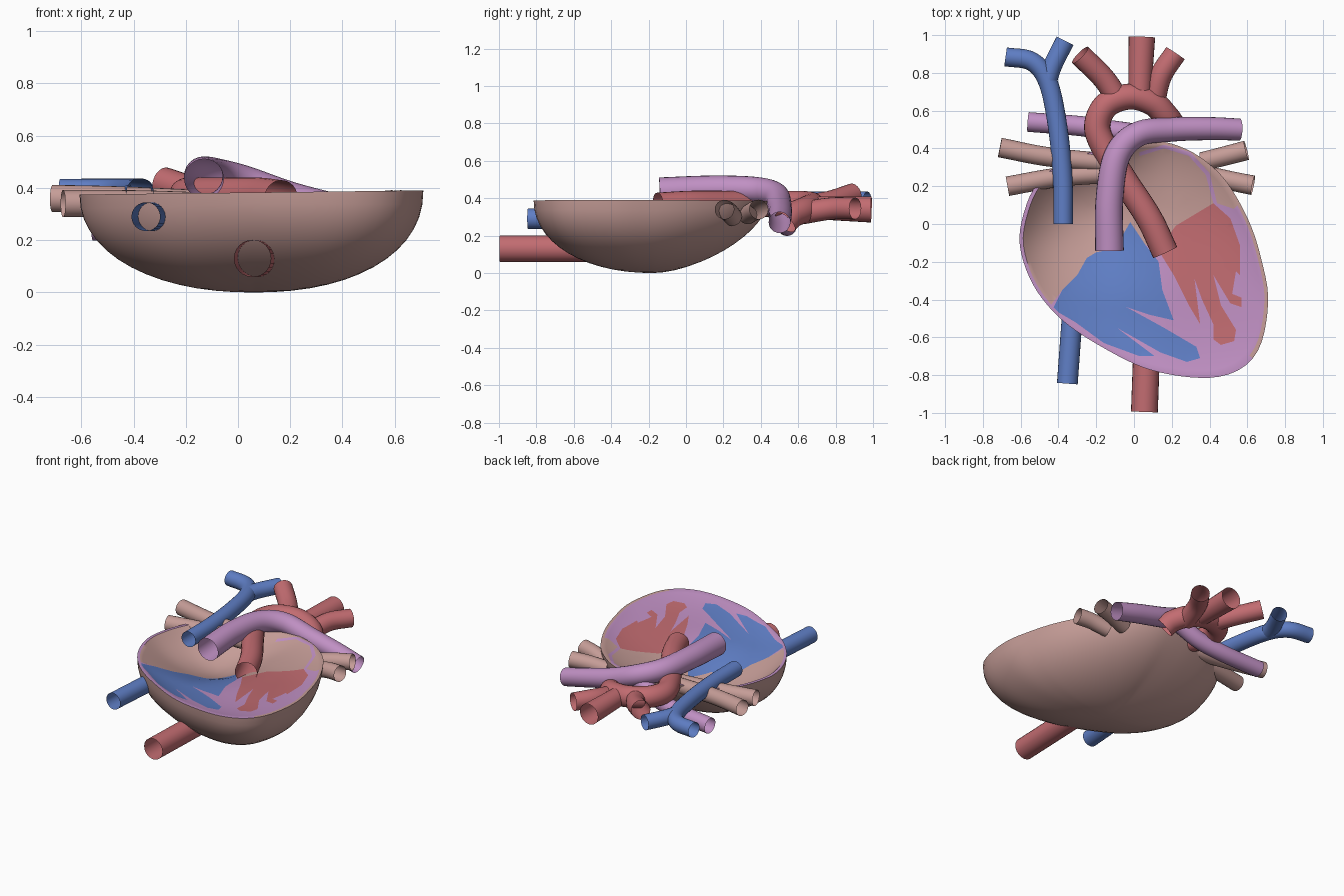
import bpy, bmesh, math
from mathutils import Vector as V
from mathutils.geometry import delaunay_2d_cdt

if "Cube" in bpy.data.objects:
    bpy.data.objects.remove(bpy.data.objects["Cube"])

# Colours
def material(name, rgb):
    m = bpy.data.materials.new(name)
    m.diffuse_color = (*rgb, 1)
    m.use_nodes = True
    m.node_tree.nodes["Principled BSDF"].inputs["Base Color"].default_value = m.diffuse_color
    return m

SALMON = material("salmon", (.56, .335, .31))
PURPLE = material("purple", (.53, .28, .55))
BLUE = material("blue", (.115, .21, .56))
RED = material("red", (.54, .15, .165))


def finish(bm, name, mats, angle=40):
    me = bpy.data.meshes.new(name)
    bm.to_mesh(me)
    bm.free()
    for m in mats:
        me.materials.append(m)
    me.shade_smooth()
    me.set_sharp_from_angle(angle=math.radians(angle))
    ob = bpy.data.objects.new(name, me)
    bpy.context.collection.objects.link(ob)
    return ob


def spline(pts, steps, closed=False):
    """Catmull-Rom curve through the points."""
    n, out = len(pts), []
    for i in range(n if closed else n - 1):
        if closed:
            a, b, c, d = (pts[(i + k) % n] for k in (-1, 0, 1, 2))
        else:
            b, c = pts[i], pts[i + 1]
            a = pts[i - 1] if i else b * 2 - c
            d = pts[i + 2] if i + 2 < n else c * 2 - b
        for s in range(steps):
            t = s / steps
            out.append(.5 * (2 * b + (c - a) * t + (2 * a - 5 * b + 4 * c - d) * t * t
                             + (3 * b - a - 3 * c + d) * t ** 3))
    return out if closed else out + [pts[-1]]


def tube(name, mat, r0, r1, *pts, sides=24):
    """Open-ended vessel swept along a smooth path."""
    path = spline([V(p) for p in pts], 8)
    bm, rings, nrm = bmesh.new(), [], V((0, 0, 1))
    for i, p in enumerate(path):
        t = (path[min(i + 1, len(path) - 1)] - path[max(i - 1, 0)]).normalized()
        nrm = (nrm - t * nrm.dot(t)).normalized()
        side = t.cross(nrm)
        r = r0 + (r1 - r0) * i / (len(path) - 1)
        rings.append([bm.verts.new(p + r * (nrm * math.cos(a) + side * math.sin(a)))
                      for a in (2 * math.pi * k / sides for k in range(sides))])
    for a, b in zip(rings, rings[1:]):
        for k in range(sides):
            j = (k + 1) % sides
            bm.faces.new((a[k], a[j], b[j], b[k]))
    bmesh.ops.recalc_face_normals(bm, faces=bm.faces)
    return finish(bm, name, [mat])


# Heart outline, turned into radius by angle around the bowl centre
C = V((.06, -.18))
OUTLINE = [(.71, -.4), (.675, -.19), (.615, 0), (.52, .18), (.43, .29), (.29, .39), (.12, .44),
           (-.08, .42), (-.26, .37), (-.4, .31), (-.51, .22), (-.58, .07), (-.605, -.11),
           (-.535, -.32), (-.39, -.5), (-.18, -.645), (.08, -.77), (.37, -.815), (.56, -.77), (.67, -.64)]
N = 96
dense = [p - C for p in spline([V(p) for p in OUTLINE], 12, True)]
polar = sorted((math.atan2(p.y, p.x), p.length) for p in dense)
polar = [(polar[-1][0] - 2 * math.pi, polar[-1][1])] + polar + [(polar[0][0] + 2 * math.pi, polar[0][1])]


def radius(a):
    for (a0, r0), (a1, r1) in zip(polar, polar[1:]):
        if a0 <= a <= a1:
            return r0 + (r1 - r0) * (a - a0) / max(a1 - a0, 1e-9)


ANG = [-math.pi + 2 * math.pi * (k + .5) / N for k in range(N)]
RAD = [radius(a) for a in ANG]


def rim_z(x):
    return .382 + .012 * x


def rho_of(p):
    q = p - C
    return q.length / radius(math.atan2(q.y, q.x)) if q.length > 1e-6 else 0


def ring(rho):
    return [C + V((math.cos(a), math.sin(a))) * r * rho for a, r in zip(ANG, RAD)]


def smooth(lo, hi, v):
    s = min(1, max(0, (v - lo) / (hi - lo)))
    return s * s * (3 - 2 * s)


def inner_z(p):
    """Shallow ventricles, deeper atrium at the back left."""
    left = 1 - smooth(-.2, .25, p.x)
    depth = .04 + .035 * left + smooth(-.45, .1, p.y) * (.02 + .11 * left)
    return rim_z(p.x) - depth * (1 - min(1, rho_of(p) / .97) ** 4)


# Painted chamber regions, in hundredths of a unit
def poly(*xy):
    return [V((x / 100, y / 100)) for x, y in zip(xy[::2], xy[1::2])]


right_ventricle = poly(-43, -45, -38, -35, -30, -27, -25, -18, -20, -15, -10, -13, -2, 1, 6, -11, 13, -20,
                       15, -35, 21, -51, 8, -48, -4, -44, 16, -55, 33, -65, 35, -71, 28, -73, 14, -68,
                       -9, -55, 11, -70, 3, -70, -16, -63, -31, -52)
left_ventricle = poly(13, -14, 22, -1, 42, 11, 51, 3, 56, -11, 56, -27, 54, -25, 52, -37, 57, -39, 57, -44,
                      51, -42, 42, -27, 46, -43, 54, -56, 53, -62, 46, -64, 42, -61, 42, -53, 36, -40,
                      32, -29, 35, -53, 29, -43, 21, -27)
atria = poly(-44, -43, -70, -40, -80, 20, -40, 50, 3, 60, 3, 36, 16, 40, 29, 36,
             38, 26, 42, 11, 22, -1, 13, -14, 6, -11, -2, 1, -10, -13, -20, -15, -25, -18, -30, -27, -38, -35)
outer_wall = poly(3, 38, 16, 42, 30, 38, 40, 27, 44, 11, 53, 8, 70, 25, 40, 60, 3, 60)
RIM = .97


def inside(p, pg):
    hit = False
    for a, b in zip(pg, pg[1:] + pg[:1]):
        if (a.y > p.y) != (b.y > p.y) and p.x < a.x + (p.y - a.y) * (b.x - a.x) / (b.y - a.y):
            hit = not hit
    return hit


def colour_of(p):
    """0 salmon, 1 purple, 2 blue, 3 red."""
    if inside(p, outer_wall):
        return 0
    if rho_of(p) > RIM:
        return 0 if p.x > .45 and p.y > -.7 else 1
    for pg, m in ((right_ventricle, 2), (left_ventricle, 3), (atria, 0)):
        if inside(p, pg):
            return m
    return 1


# Bowl: inner face cut along the region outlines
pts, edges = [], []


def add_loop(loop):
    s = len(pts)
    pts.extend(loop)
    edges.extend((s + i, s + (i + 1) % len(loop)) for i in range(len(loop)))


add_loop(ring(1))
add_loop(ring(RIM))
for rho in (.94, .9, .85, .78, .7, .6, .5, .4, .3, .2, .1):
    pts.extend(ring(rho)[::1 if rho > .5 else 3])
for pg in (right_ventricle, left_ventricle, atria, outer_wall):
    fine = []
    for a, b in zip(pg, pg[1:] + pg[:1]):
        k = max(1, int((b - a).length / .04))
        fine += [a.lerp(b, i / k) for i in range(k)]
    add_loop(fine)
cv, _, cf, *_ = delaunay_2d_cdt(pts, edges, [], 0, 1e-5)
bm = bmesh.new()
bv = [bm.verts.new((p.x, p.y, inner_z(p))) for p in cv]
for f in cf:
    c = sum((cv[i] for i in f), V((0, 0))) / len(f)
    if rho_of(c) < .9999:
        bm.faces.new([bv[i] for i in f]).material_index = colour_of(c)
bmesh.ops.delete(bm, geom=[v for v in bm.verts if not v.link_faces], context='VERTS')

# Bowl: rounded outer wall
bottom = bm.verts.new((C.x, C.y, 0))
prev = None
for i in range(1, 15):
    rho = math.sin(math.pi / 2 * i / 14)
    cur = []
    for a, p in zip(ANG, ring(rho)):
        n = 2 + .2 * abs(math.cos(a)) - .4 * max(0, math.sin(a))
        cur.append(bm.verts.new((p.x, p.y, rim_z(p.x) * (1 - max(0, 1 - rho ** n) ** (1 / n)))))
    for k in range(N):
        j = (k + 1) % N
        bm.faces.new((prev[k], prev[j], cur[j], cur[k]) if prev else (bottom, cur[j], cur[k]))
    prev = cur
bmesh.ops.remove_doubles(bm, verts=bm.verts, dist=1e-4)
bmesh.ops.recalc_face_normals(bm, faces=bm.faces)
finish(bm, "heart_bowl", [SALMON, PURPLE, BLUE, RED])

# Great veins
tube("upper_great_vein", BLUE, .052, .05, (-.375, 0, .385), (-.378, .25, .385), (-.405, .52, .385),
     (-.455, .75, .385), (-.54, .86, .385), (-.68, .885, .385))
tube("upper_vein_branch", BLUE, .05, .05, (-.46, .75, .385), (-.43, .84, .385), (-.365, .97, .385))
tube("lower_great_vein", BLUE, .055, .055, (-.353, -.845, .29), (-.325, -.46, .29))

# Aorta and its branches
tube("lower_aorta", RED, .071, .071, (.055, -.995, .13), (.075, -.45, .13))
tube("aorta_arch", RED, .07, .068, (.165, -.15, .36), (.08, .03, .37), (-.05, .23, .37), (-.155, .4, .37),
     (-.195, .52, .37), (-.145, .63, .37), (-.02, .675, .36), (.1, .64, .34), (.17, .57, .31), (.2, .53, .27))
tube("arch_branch_left", RED, .06, .06, (-.08, .65, .36), (-.16, .77, .38), (-.285, .895, .42))
tube("arch_branch_middle", RED, .06, .07, (.03, .66, .35), (.035, .82, .345), (.042, .99, .34))
tube("arch_branch_right", RED, .06, .058, (.1, .62, .32), (.14, .78, .345), (.22, .905, .345))

# Lung artery with its cross branch
tube("lung_artery", PURPLE, .076, .058, (-.13, -.14, .435), (-.13, .13, .448), (-.09, .36, .445),
     (.02, .475, .42), (.2, .5, .36), (.4, .505, .31), (.56, .5, .27))
tube("lung_artery_branch", PURPLE, .055, .052, (.02, .475, .38), (-.12, .495, .31), (-.3, .52, .27), (-.56, .54, .25))

# Lung veins
for name, path in {
    "lung_vein_left_upper": [(-.71, .405, .36), (-.45, .355, .355), (-.1, .32, .34)],
    "lung_vein_left_lower": [(-.67, .2, .34), (-.38, .25, .34), (-.05, .27, .33)],
    "lung_vein_right_upper": [(.595, .39, .34), (.48, .36, .33), (.36, .33, .31)],
    "lung_vein_right_lower": [(.63, .205, .34), (.53, .225, .33), (.42, .25, .3)],
}.items():
    tube(name, SALMON, .052, .05, *path)
